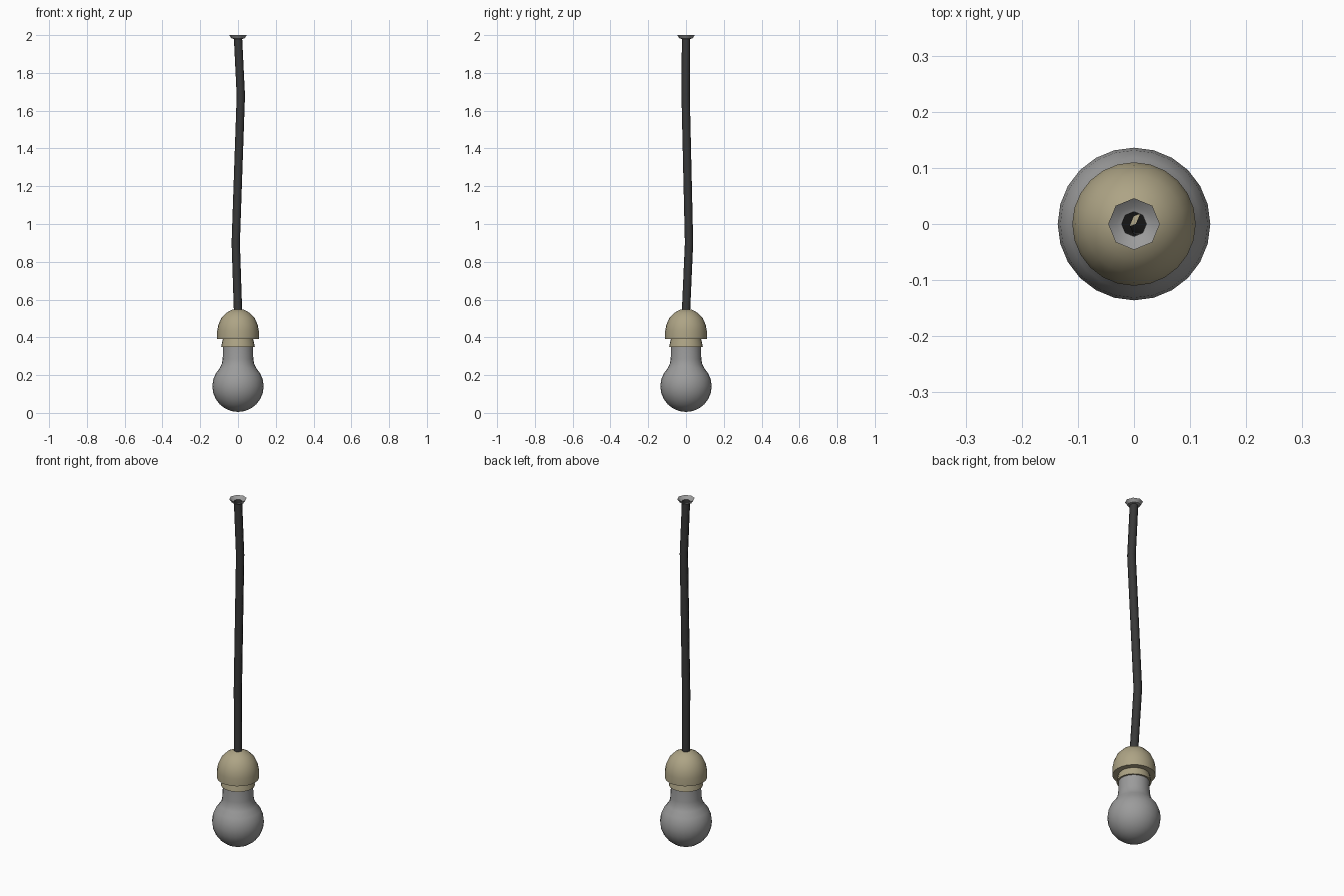
import bpy, bmesh, math
from mathutils import Vector

if "Cube" in bpy.data.objects:
    bpy.data.objects.remove(bpy.data.objects["Cube"])


def material(name, rgb):
    m = bpy.data.materials.new(name)
    m.diffuse_color = (*rgb, 1)
    m.use_nodes = True
    m.node_tree.nodes["Principled BSDF"].inputs["Base Color"].default_value = m.diffuse_color
    return m


GREY = material("grey_glass", (0.33, 0.33, 0.33))
TAN = material("tan_fitting", (0.42, 0.37, 0.235))
DARK = material("dark_cord", (0.04, 0.04, 0.04))


def finish(name, bm, mat, angle, flip_check=True):
    if flip_check:
        bmesh.ops.recalc_face_normals(bm, faces=bm.faces)
    me = bpy.data.meshes.new(name)
    bm.to_mesh(me)
    bm.free()
    ob = bpy.data.objects.new(name, me)
    bpy.context.collection.objects.link(ob)
    me.materials.append(mat)
    bpy.ops.object.select_all(action='DESELECT')
    ob.select_set(True)
    bpy.context.view_layer.objects.active = ob
    bpy.ops.object.shade_smooth_by_angle(angle=math.radians(angle))
    return ob


def skin(name, rings, sides, mat, angle=40):
    """Tube through rings of (centre x, centre y, z, radius)."""
    bm = bmesh.new()
    loops = []
    for x, y, z, r in rings:
        if r == 0:
            loops.append([bm.verts.new((x, y, z))] * sides)
        else:
            loops.append([bm.verts.new((x + r * math.cos(2 * math.pi * i / sides),
                                        y + r * math.sin(2 * math.pi * i / sides), z))
                          for i in range(sides)])
    for a, b in zip(loops, loops[1:]):
        for i in range(sides):
            j = (i + 1) % sides
            vs = list(dict.fromkeys((a[i], a[j], b[j], b[i])))
            bm.faces.new(vs)
    return finish(name, bm, mat, angle)


def lathe(name, profile, sides, mat, angle=40):
    return skin(name, [(0, 0, z, r) for r, z in profile], sides, mat, angle)


# Glass bulb: round globe blending into a straight neck
globe = [(0.136 * math.sin(math.radians(a)), 0.141 - 0.136 * math.cos(math.radians(a)))
         for a in range(0, 136, 15)]
lathe("bulb", globe + [(0.086, 0.258), (0.081, 0.285), (0.079, 0.36)], 24, GREY)

# Socket collar with a small flared lip
lathe("socket_collar", [(0.07, 0.35), (0.089, 0.35), (0.085, 0.37),
                        (0.079, 0.395)], 24, TAN)

# Domed socket cap with flat underside
lathe("socket_cap", [(0.075, 0.392), (0.11, 0.392), (0.11, 0.435), (0.104, 0.467),
                     (0.088, 0.503), (0.062, 0.53), (0.028, 0.548), (0, 0.55)], 24, TAN)

# Slightly bent hanging cord
skin("cord", [(0, 0, 0.54, 0.022), (-0.012, 0.016, 0.90, 0.022),
              (0.015, -0.002, 1.68, 0.022), (0, 0, 1.985, 0.022)], 8, DARK, 50)

# Open ceiling cup
lathe("ceiling_cup", [(0.022, 1.98), (0.034, 1.982), (0.046, 2.0),
                      (0.032, 1.988), (0.022, 1.984)], 8, GREY)
